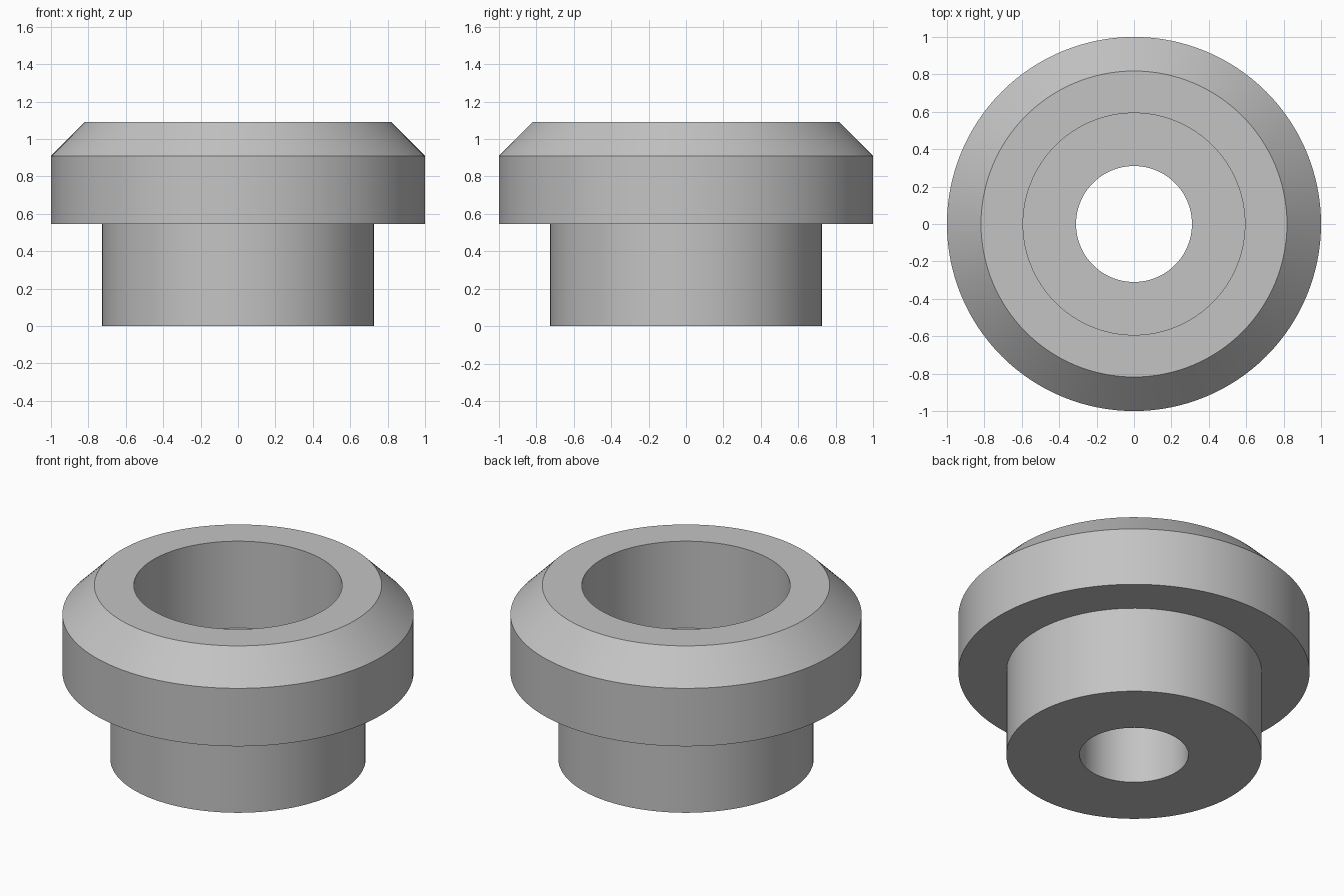
import bpy, bmesh, math
from mathutils import Vector

cube = bpy.data.objects.get("Cube")
if cube:
    bpy.data.objects.remove(cube, do_unlink=True)

SEGMENTS = 128

# Single plain grey
grey = bpy.data.materials.new("plain_grey")
grey.use_nodes = True
colour = (0.55, 0.55, 0.55, 1.0)
grey.diffuse_color = colour
grey.node_tree.nodes["Principled BSDF"].inputs["Base Color"].default_value = colour


def lathe(name, profile):
    """Spin a closed (radius, height) profile around the z axis."""
    bm = bmesh.new()
    verts = [bm.verts.new((r, 0, z)) for r, z in profile]
    edges = [bm.edges.new((v, verts[(i + 1) % len(verts)]))
             for i, v in enumerate(verts)]
    bmesh.ops.spin(bm, geom=verts + edges, cent=Vector(), axis=(0, 0, 1),
                   angle=math.tau, steps=SEGMENTS)
    bmesh.ops.remove_doubles(bm, verts=bm.verts, dist=0.0001)
    bmesh.ops.recalc_face_normals(bm, faces=bm.faces)
    mesh = bpy.data.meshes.new(name)
    bm.to_mesh(mesh)
    bm.free()
    mesh.materials.append(grey)
    obj = bpy.data.objects.new(name, mesh)
    bpy.context.collection.objects.link(obj)
    bpy.ops.object.select_all(action='DESELECT')
    obj.select_set(True)
    bpy.context.view_layer.objects.active = obj
    bpy.ops.object.shade_smooth_by_angle(angle=math.radians(30))
    return obj


# Stepped bushing: narrow neck, chamfered flange, wide counterbore, through hole
lathe("flanged_bushing", [
    (0.31, 0.0), (0.727, 0.0),        # underside of neck
    (0.727, 0.545), (1.0, 0.545),     # neck wall and flange underside
    (1.0, 0.909), (0.818, 1.091),     # flange rim and chamfer
    (0.593, 1.091), (0.593, 0.545),   # top ring and counterbore wall
    (0.31, 0.545),                    # counterbore floor
])
